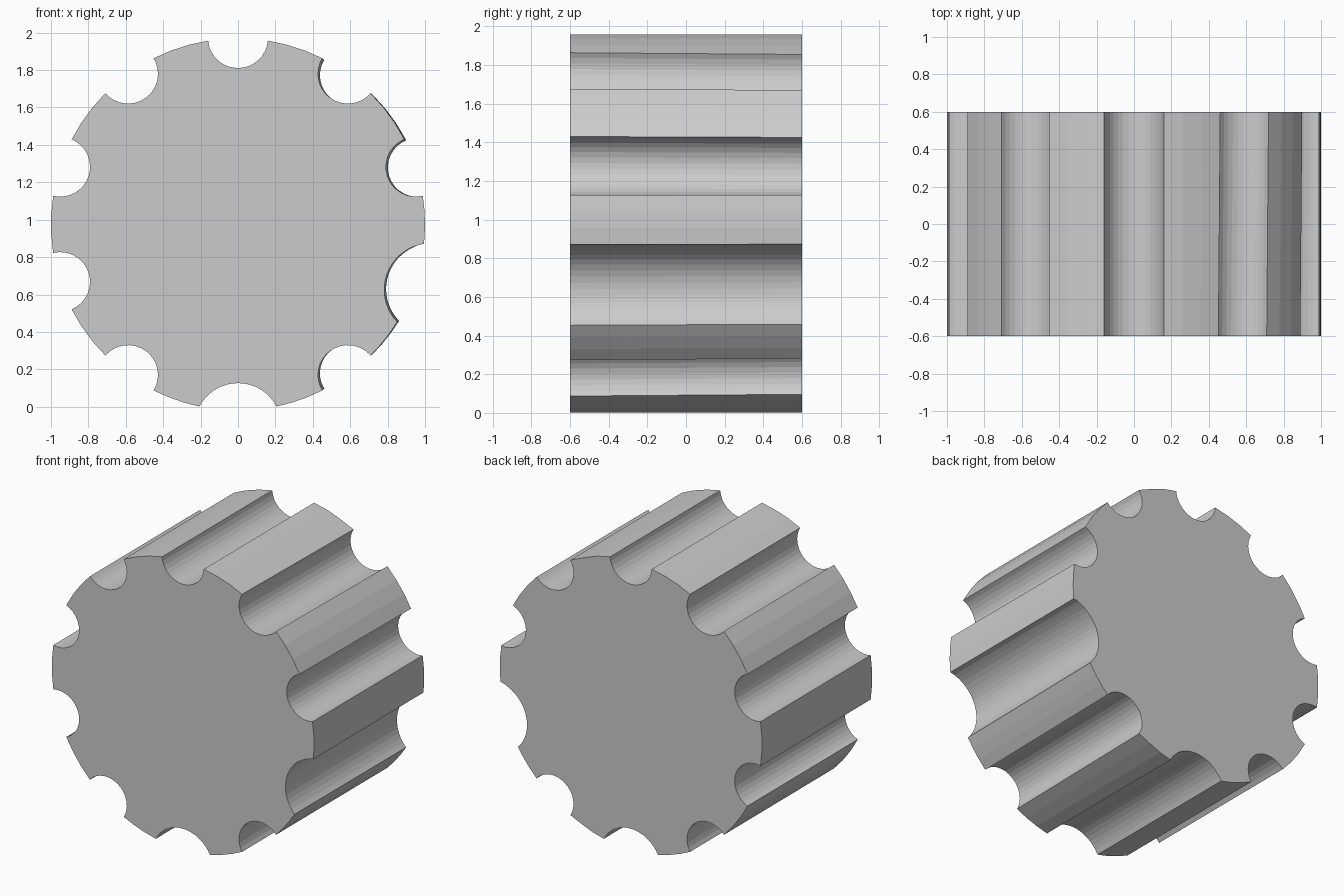
import bpy, bmesh
from math import radians, cos, sin, acos, atan2

if "Cube" in bpy.data.objects:
    bpy.data.objects.remove(bpy.data.objects["Cube"])

CENTRE_Z = 0.975
HALF_DEPTH = 0.6
ARC_STEPS = 3      # facets on each outer rim piece
FLUTE_STEPS = 16   # facets in each scooped flute

# flutes: (angle, distance of scoop centre, scoop radius); two are wider
flutes = [(radians(a), 1.0, 0.16) for a in (-54, 18, 54, 90, 126, 162, 198, 234)]
flutes += [(radians(-18.8), 1.09, 0.25), (radians(270), 1.085, 0.232)]
flutes.sort(key=lambda f: f[0])


def half_angle(d, r):
    return acos((1 + d * d - r * r) / (2 * d))


# closed outline, counter-clockwise seen from the front
outline = []
for i, (a, d, r) in enumerate(flutes):
    h = half_angle(d, r)
    g = atan2(sin(h), d - cos(h))
    for k in range(FLUTE_STEPS + 1):
        t = -g + 2 * g * k / FLUTE_STEPS
        u, v = d - r * cos(t), r * sin(t)
        outline.append((u * cos(a) - v * sin(a), u * sin(a) + v * cos(a)))
    # rim piece to the next flute
    na, nd, nr = flutes[(i + 1) % len(flutes)]
    if i == len(flutes) - 1:
        na += radians(360)
    start, end = a + h, na - half_angle(nd, nr)
    for k in range(1, ARC_STEPS):
        t = start + (end - start) * k / ARC_STEPS
        outline.append((cos(t), sin(t)))

# fluted drum; the back end is very slightly skewed on the right
bm = bmesh.new()
front, back = [], []
for x, z in outline:
    front.append(bm.verts.new((x, -HALF_DEPTH, CENTRE_Z + 0.995 * z)))
    shift = 0.01 if 0.3 < x < 0.95 else 0.0
    squash = 0.985 if x > 0.3 else 0.995
    back.append(bm.verts.new((x + shift, HALF_DEPTH, CENTRE_Z + squash * z)))
bm.faces.new(front)
bm.faces.new(back[::-1])
n = len(front)
for i in range(n):
    j = (i + 1) % n
    bm.faces.new((front[j], front[i], back[i], back[j]))
bmesh.ops.recalc_face_normals(bm, faces=bm.faces)

mesh = bpy.data.meshes.new("fluted_drum")
bm.to_mesh(mesh)
bm.free()
drum = bpy.data.objects.new("fluted_drum", mesh)
bpy.context.collection.objects.link(drum)
